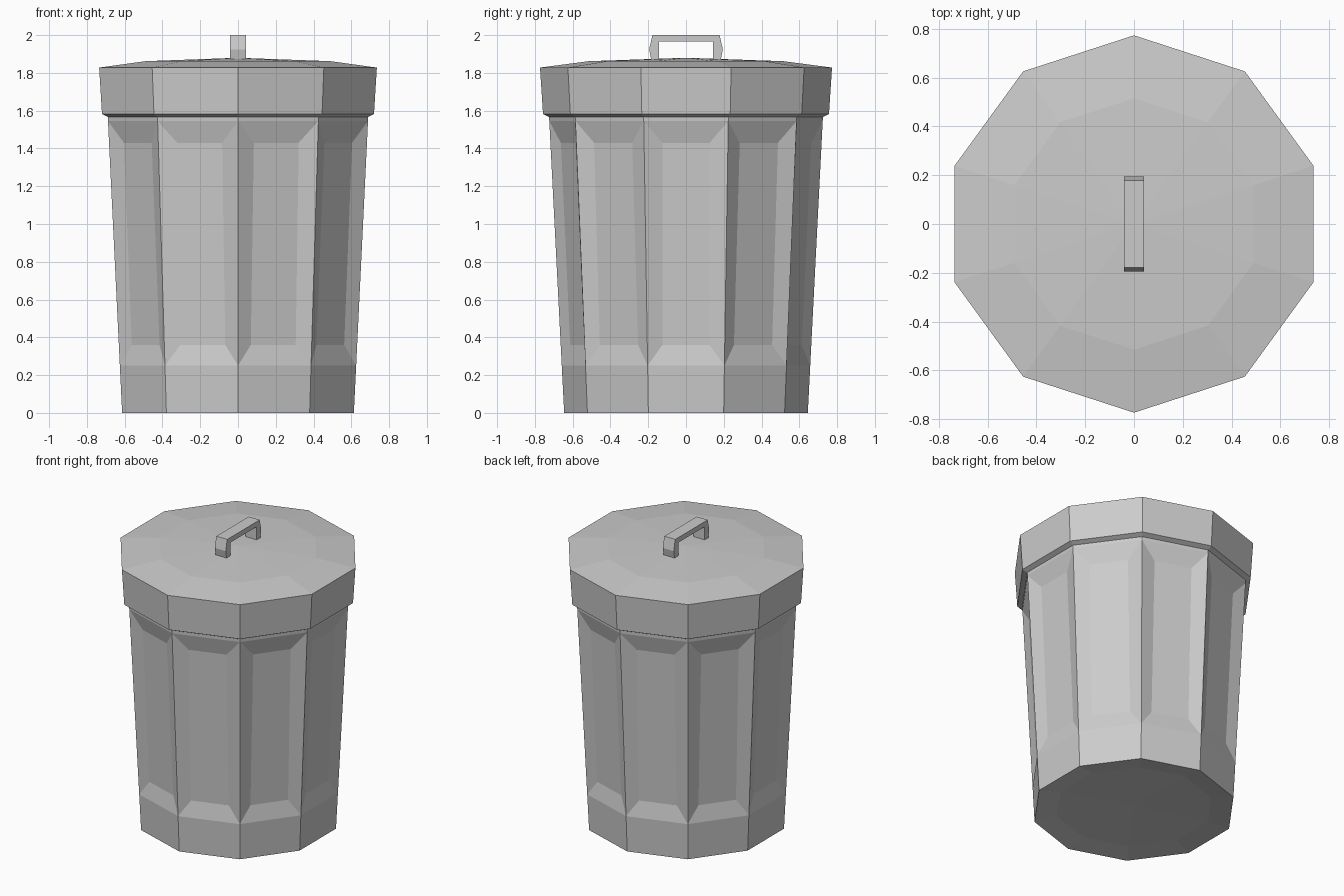
import bpy, bmesh
from math import sin, cos, pi
from mathutils import Vector

if "Cube" in bpy.data.objects:
    bpy.data.objects.remove(bpy.data.objects["Cube"])

N = 10  # sides of the can


def finish(name, bm):
    bmesh.ops.recalc_face_normals(bm, faces=bm.faces)
    me = bpy.data.meshes.new(name)
    bm.to_mesh(me)
    bm.free()
    ob = bpy.data.objects.new(name, me)
    bpy.context.collection.objects.link(ob)
    return ob


def lathe(bm, profile):
    """Ten-sided lathe of (radius, z); radius 0 makes a pole. Returns rows of faces."""
    rings = []
    for r, z in profile:
        if r == 0:
            rings.append([bm.verts.new((0, 0, z))] * N)
        else:
            rings.append([bm.verts.new((r * sin(2 * pi * i / N), -r * cos(2 * pi * i / N), z))
                          for i in range(N)])
    rows = []
    for a, b in zip(rings, rings[1:]):
        row = []
        for i in range(N):
            j = (i + 1) % N
            loop = list(dict.fromkeys((a[i], a[j], b[j], b[i])))
            row.append(bm.faces.new(loop))
        rows.append(row)
    return rows


# tapered body with a shallow dished underside
def body_r(z):
    return 0.645 + 0.051 * z


bm = bmesh.new()
rows = lathe(bm, [(0, 0.03), (0.5, 0.02), (body_r(0), 0), (body_r(0.25), 0.25),
                  (body_r(1.545), 1.545), (body_r(1.575), 1.575)])

# recessed bevelled panel on every side
DEPTH, HALF_W = 0.027, 0.125
for i, face in enumerate(rows[3]):
    a = 2 * pi * (i + 0.5) / N
    out, side = Vector((sin(a), -cos(a), 0)), Vector((cos(a), sin(a), 0))
    outer = list(face.verts)
    bm.faces.remove(face)
    inner = []
    for z, s in ((0.36, -1), (0.36, 1), (1.43, 1), (1.43, -1)):
        p = out * (body_r(z) * cos(pi / N) - DEPTH) + side * (s * HALF_W)
        inner.append(bm.verts.new((p.x, p.y, z)))
    bm.faces.new(inner)
    for k in range(4):
        m = (k + 1) % 4
        bm.faces.new((outer[k], outer[m], inner[m], inner[k]))
finish("body", bm)

# lid with skirt and low domed top
bm = bmesh.new()
lathe(bm, [(0.722, 1.565), (0.757, 1.582), (0.773, 1.828), (0.515, 1.862), (0, 1.88)])
finish("lid", bm)

# arched handle: half outline mirrored in y, extruded across x
half = [(0.178, 2.0), (0.195, 1.925), (0.184, 1.868), (0.143, 1.868), (0.143, 1.965)]
outline = half + [(-y, z) for y, z in reversed(half)]
bm = bmesh.new()
f = bm.faces.new([bm.verts.new((-0.042, y, z)) for y, z in outline])
ext = bmesh.ops.extrude_face_region(bm, geom=[f], use_keep_orig=True)
bmesh.ops.translate(bm, vec=(0.084, 0, 0),
                    verts=[v for v in ext["geom"] if isinstance(v, bmesh.types.BMVert)])
finish("handle", bm)
